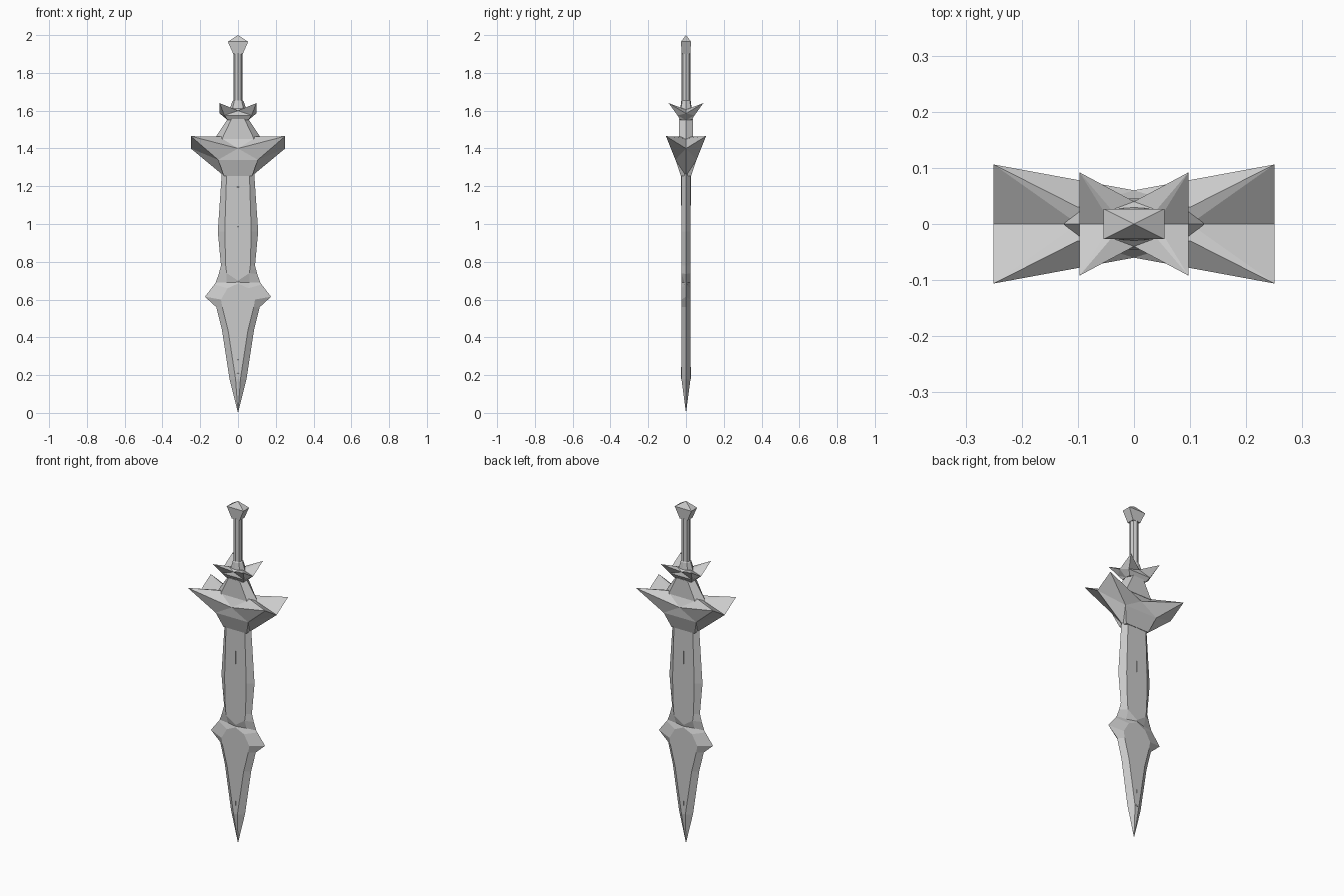
import bpy, bmesh
from mathutils import Vector

cube = bpy.data.objects.get("Cube")
if cube:
    bpy.data.objects.remove(cube, do_unlink=True)

STEEL = (0.6, 0.6, 0.6, 1)
steel = bpy.data.materials.new("grey steel")
steel.use_nodes = True
steel.diffuse_color = STEEL
steel.node_tree.nodes["Principled BSDF"].inputs["Base Color"].default_value = STEEL


def build(name, quarter_faces):
    """Mirror faces of one quarter across x and y into a closed, flat-shaded part."""
    bm = bmesh.new()
    for sx in (1, -1):
        for sy in (1, -1):
            for face in quarter_faces:
                bm.faces.new([bm.verts.new((x * sx, y * sy, z)) for x, y, z in face])
    bmesh.ops.remove_doubles(bm, verts=bm.verts, dist=0.0002)
    bmesh.ops.recalc_face_normals(bm, faces=bm.faces)
    mesh = bpy.data.meshes.new(name)
    bm.to_mesh(mesh)
    bm.free()
    mesh.materials.append(steel)
    obj = bpy.data.objects.new(name, mesh)
    bpy.context.collection.objects.link(obj)
    return obj


def loft(name, rows):
    """Each row: side edge (x, z), face corner (x, y, z), centre (y, z)."""
    rings = [[Vector((ex, 0, ez)), Vector((ix, -iy, iz)), Vector((0, -cy, cz))]
             for (ex, ez), (ix, iy, iz), (cy, cz) in rows]
    faces = []
    for a, b in zip(rings, rings[1:]):
        for i in range(2):
            faces.append([a[i], a[i + 1], b[i + 1], b[i]])
    for ring in (rings[0], rings[-1]):
        if ring[0].x > 0:
            faces.append(ring + [Vector((0, 0, ring[2].z))])
    return build(name, faces)


def level(z, edge, inner, depth):
    """A level cross-section with a flat front."""
    return (edge, z), (inner, depth, z), (depth, z)


def guard(name, tip, valley_z, inner, centre, lower, bottom):
    """Winged guard with four raised tips and a valley along its ends."""
    tx, ty, tz = tip
    t, v = (tx, -ty, tz), (tx, 0, valley_z)
    kx, ky, kz = inner
    k, r = (kx, -ky, kz), (0, -ky, kz)
    vk, vc = (kx, 0, kz - 0.01), (0, 0, kz - 0.01)
    c = (0, -centre[0], centre[1])
    lx, ly, lz = lower
    l, lc = (lx, -ly, lz), (0, -ly, lz)
    bx, by, bz = bottom
    b, bc, vb, o = (bx, -by, bz), (0, -by, bz), (bx, 0, bz), (0, 0, bz)
    return build(name, [
        (t, k, c), (k, r, c),                    # upper front
        (t, c, l), (c, lc, l), (l, lc, bc, b),   # lower front
        (t, l, v), (l, b, vb), (l, vb, v),       # ends
        (t, v, vk), (t, vk, k), (k, vk, vc, r),  # top
        (b, bc, o, vb)])


# Upper blade, waist notch and leaf-shaped lower blade
loft("blade", [
    level(1.28, 0.085, 0.06, 0.024),
    level(0.96, 0.107, 0.07, 0.024),
    level(0.78, 0.09, 0.065, 0.024),
    ((0.102, 0.735), (0.06, 0.024, 0.74), (0.024, 0.70)),
    ((0.118, 0.69), (0.06, 0.008, 0.69), (0.024, 0.692)),
    ((0.125, 0.68), (0.055, 0.024, 0.66), (0.024, 0.685)),
    ((0.175, 0.615), (0.09, 0.024, 0.60), (0.024, 0.60)),
    level(0.56, 0.115, 0.083, 0.024),
    level(0.44, 0.085, 0.053, 0.024),
    level(0.18, 0.045, 0.013, 0.024),
    level(0, 0, 0, 0),
])

# Narrow ribs along the blade centre
loft("upper_rib", [level(1.28, 0.006, 0.005, 0.026),
                   level(0.96, 0.002, 0.001, 0.0245)])
loft("lower_rib", [level(0.29, 0.002, 0.001, 0.0245),
                   level(0.18, 0.006, 0.005, 0.026)])

# Main winged guard
guard("main_guard", (0.25, 0.106, 1.465), 1.40, (0.1, 0.03, 1.462),
      (0.06, 1.40), (0.105, 0.056, 1.34), (0.075, 0.027, 1.255))

# Tapered block between the guards
loft("guard_block", [level(1.45, 0.125, 0.085, 0.038),
                     level(1.555, 0.055, 0.035, 0.036)])

# Small winged guard
guard("small_guard", (0.097, 0.092, 1.64), 1.585, (0.04, 0.025, 1.615),
      (0.04, 1.60), (0.072, 0.045, 1.575), (0.055, 0.03, 1.55))

# Flared collar and faceted grip
loft("grip", [
    ((0.045, 1.605), (0.03, 0.028, 1.605), (0.03, 1.605)),
    ((0.03, 1.65), (0.02, 0.02, 1.65), (0.026, 1.65)),
    ((0.024, 1.655), (0.017, 0.017, 1.655), (0.024, 1.655)),
    ((0.024, 1.905), (0.017, 0.017, 1.905), (0.024, 1.905)),
])

# Pommel with pointed cap
loft("pommel", [level(1.9, 0.025, 0.025, 0.022),
                level(1.965, 0.054, 0.054, 0.027),
                level(2.0, 0, 0, 0)])
